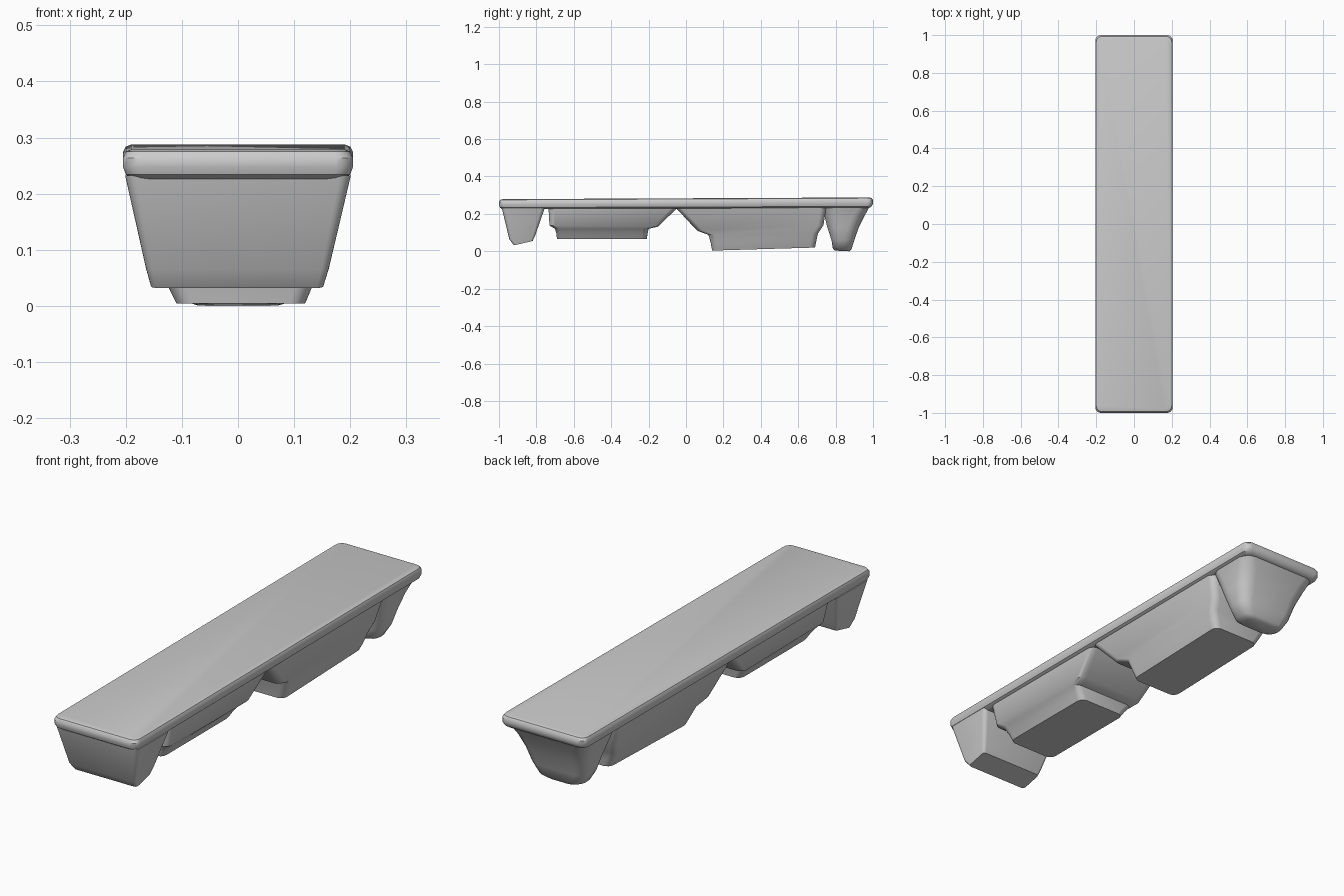
import bpy, bmesh, math


def ring(x0, x1, y0, y1, r, zf, zb, seg=4):
    """Rounded rectangle whose height runs from zf (front) to zb (back)."""
    pts = []
    corners = [(x1 - r, y1 - r, 0), (x0 + r, y1 - r, 90),
               (x0 + r, y0 + r, 180), (x1 - r, y0 + r, 270)]
    for cx, cy, start in corners:
        for i in range(seg + 1):
            a = math.radians(start + 90 * i / seg)
            x, y = cx + r * math.cos(a), cy + r * math.sin(a)
            pts.append((x, y, zf + (zb - zf) * (y - y0) / (y1 - y0)))
    return pts


def loft(name, rings, angle=35):
    """Skin a stack of rounded rectangles, listed bottom to top."""
    bm = bmesh.new()
    loops = [[bm.verts.new(p) for p in ring(*r)] for r in rings]
    n = len(loops[0])
    for a, b in zip(loops, loops[1:]):
        for i in range(n):
            j = (i + 1) % n
            bm.faces.new((a[i], a[j], b[j], b[i]))
    bm.faces.new(loops[0][::-1])
    bm.faces.new(loops[-1])
    bmesh.ops.recalc_face_normals(bm, faces=bm.faces)
    me = bpy.data.meshes.new(name)
    bm.to_mesh(me)
    bm.free()
    ob = bpy.data.objects.new(name, me)
    bpy.context.collection.objects.link(ob)
    bpy.ops.object.select_all(action='DESELECT')
    ob.select_set(True)
    bpy.context.view_layer.objects.active = ob
    bpy.ops.object.shade_smooth_by_angle(angle=math.radians(angle))
    return ob


# Long deck with rounded rim, rising slightly to the back
loft("deck", [
    (-0.185, 0.185, -0.980, 0.980, 0.03, 0.224, 0.232),
    (-0.200, 0.200, -0.995, 0.992, 0.03, 0.234, 0.240),
    (-0.205, 0.205, -1.000, 1.000, 0.03, 0.248, 0.254),
    (-0.205, 0.205, -1.000, 1.000, 0.03, 0.264, 0.274),
    (-0.200, 0.200, -0.993, 0.993, 0.03, 0.275, 0.284),
    (-0.190, 0.190, -0.980, 0.980, 0.03, 0.279, 0.288)])

# Wedge-shaped front foot
loft("front_foot", [
    (-0.155, 0.152, -0.920, -0.820, 0.012, 0.032, 0.055),
    (-0.164, 0.162, -0.945, -0.806, 0.014, 0.065, 0.085),
    (-0.201, 0.201, -0.985, -0.755, 0.020, 0.232, 0.232)])

# Shallow stepped hull behind the front foot
loft("front_hull", [
    (-0.115, 0.115, -0.690, -0.210, 0.03, 0.065, 0.065),
    (-0.135, 0.135, -0.693, -0.205, 0.03, 0.095, 0.095),
    (-0.155, 0.155, -0.700, -0.200, 0.03, 0.120, 0.120),
    (-0.170, 0.170, -0.730, -0.150, 0.03, 0.138, 0.132),
    (-0.190, 0.190, -0.735, -0.050, 0.03, 0.228, 0.228)])

# Deeper stepped hull towards the back
loft("rear_hull", [
    (-0.110, 0.120, 0.140, 0.690, 0.03, 0.004, 0.020),
    (-0.130, 0.137, 0.132, 0.697, 0.03, 0.045, 0.055),
    (-0.150, 0.150, 0.120, 0.705, 0.03, 0.088, 0.094),
    (-0.165, 0.165, 0.060, 0.735, 0.03, 0.110, 0.140),
    (-0.190, 0.190, -0.050, 0.750, 0.03, 0.228, 0.234)])

# Rounded tapering back foot
loft("back_foot", [
    (-0.075, 0.075, 0.795, 0.875, 0.035, 0.004, 0.000),
    (-0.105, 0.110, 0.785, 0.885, 0.040, 0.014, 0.012),
    (-0.135, 0.140, 0.778, 0.900, 0.050, 0.060, 0.060),
    (-0.155, 0.160, 0.755, 0.925, 0.060, 0.130, 0.130),
    (-0.175, 0.175, 0.740, 0.955, 0.060, 0.190, 0.190),
    (-0.190, 0.190, 0.735, 0.980, 0.050, 0.236, 0.236)], 50)
